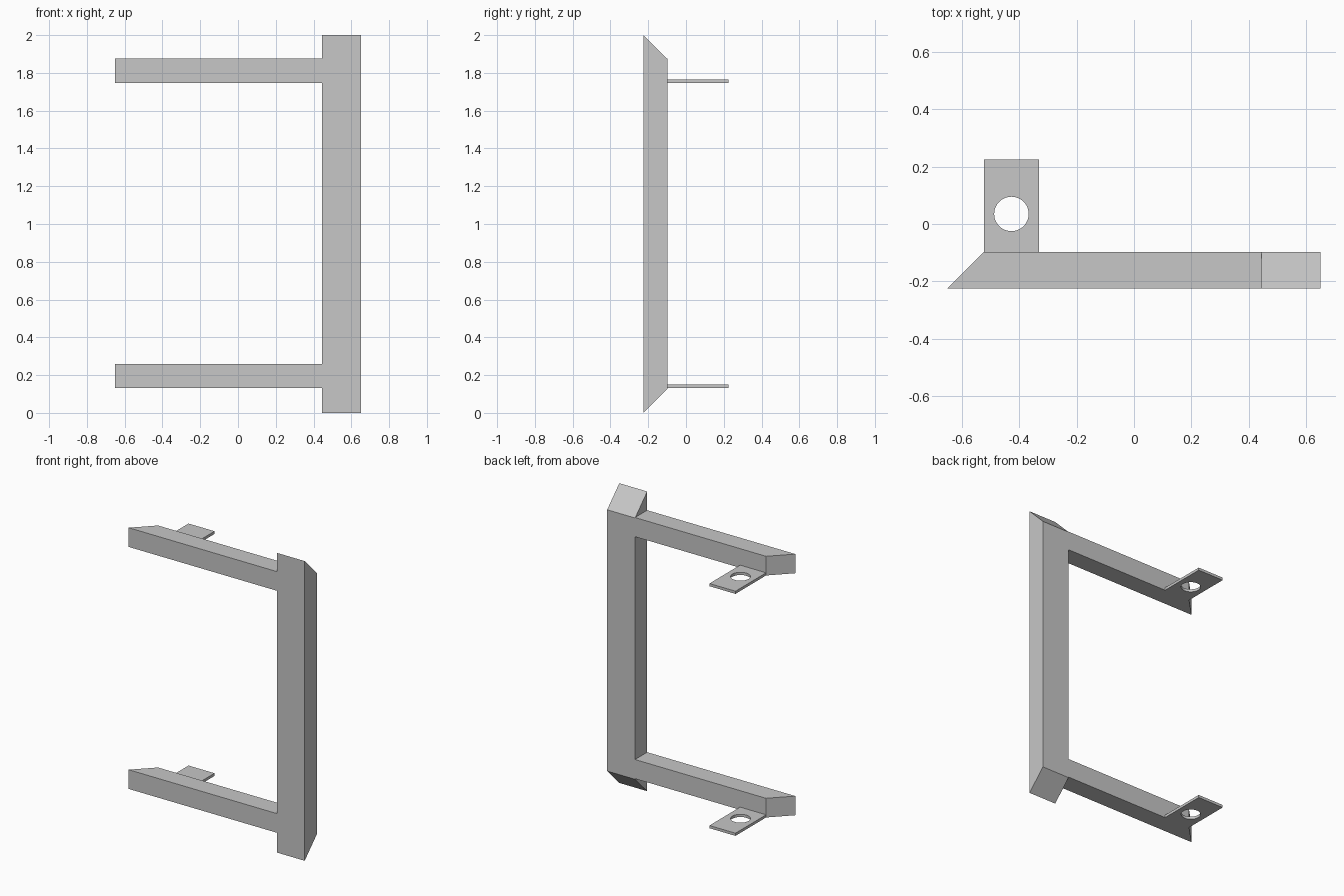
import bpy
import bmesh
import math
from mathutils import Vector

if "Cube" in bpy.data.objects:
    bpy.data.objects.remove(bpy.data.objects["Cube"], do_unlink=True)

GREY = (0.57, 0.57, 0.57, 1)
steel = bpy.data.materials.new("plain grey steel")
steel.use_nodes = True
steel.diffuse_color = GREY
steel.node_tree.nodes["Principled BSDF"].inputs["Base Color"].default_value = GREY

FRONT, BACK = -0.225, -0.097      # depth of the bars
TIP, END = -0.65, -0.523          # mitred free end of the arms
POST_IN, POST_OUT = 0.444, 0.65
MITRE = BACK - FRONT
ARM_HEIGHT = 0.128
TAB_THICK = 0.018


def prism(name, outline, sweep):
    """Sweep a flat outline along a vector into a closed solid."""
    bm = bmesh.new()
    face = bm.faces.new([bm.verts.new(p) for p in outline])
    swept = bmesh.ops.extrude_face_region(bm, geom=[face])["geom"]
    verts = [v for v in swept if isinstance(v, bmesh.types.BMVert)]
    bmesh.ops.translate(bm, verts=verts, vec=Vector(sweep))
    bmesh.ops.recalc_face_normals(bm, faces=bm.faces)
    mesh = bpy.data.meshes.new(name)
    bm.to_mesh(mesh)
    bm.free()
    mesh.materials.append(steel)
    obj = bpy.data.objects.new(name, mesh)
    bpy.context.collection.objects.link(obj)


def drilled_plate(name, rect, hole, radius, z):
    """Flat plate with a round hole, filled from two closed outlines."""
    curve = bpy.data.curves.new(name, "CURVE")
    curve.dimensions = "2D"
    curve.fill_mode = "BOTH"
    curve.extrude = TAB_THICK / 2
    ring = [(hole[0] + radius * math.cos(i * math.tau / 48),
             hole[1] + radius * math.sin(i * math.tau / 48)) for i in range(48)]
    for points in (rect, ring):
        spline = curve.splines.new("POLY")
        spline.points.add(len(points) - 1)
        for p, (x, y) in zip(spline.points, points):
            p.co = (x, y, 0, 1)
        spline.use_cyclic_u = True
        spline.use_smooth = False
    temp = bpy.data.objects.new(name + " outline", curve)
    bpy.context.collection.objects.link(temp)
    bpy.context.view_layer.update()
    mesh = bpy.data.meshes.new_from_object(
        temp.evaluated_get(bpy.context.evaluated_depsgraph_get()))
    bpy.data.objects.remove(temp, do_unlink=True)
    bm = bmesh.new()
    bm.from_mesh(mesh)
    bmesh.ops.remove_doubles(bm, verts=bm.verts, dist=0.0001)
    bmesh.ops.recalc_face_normals(bm, faces=bm.faces)
    bm.to_mesh(mesh)
    bm.free()
    mesh.materials.clear()
    mesh.materials.append(steel)
    obj = bpy.data.objects.new(name, mesh)
    obj.location.z = z + TAB_THICK / 2
    bpy.context.collection.objects.link(obj)


# Upright post, mitred at both ends
prism("post",
      [(POST_IN, FRONT, 0), (POST_IN, BACK, MITRE),
       (POST_IN, BACK, 2 - MITRE), (POST_IN, FRONT, 2)],
      (POST_OUT - POST_IN, 0, 0))

# Two arms, each with a drilled mounting tab flush with its underside
for level, z in (("lower", 0.132), ("upper", 1.747)):
    prism(level + "_arm",
          [(TIP, FRONT, z), (POST_IN, FRONT, z),
           (POST_IN, BACK, z), (END, BACK, z)],
          (0, 0, ARM_HEIGHT))
    drilled_plate(level + "_mounting_tab",
                  [(END, BACK), (-0.331, BACK), (-0.331, 0.225), (END, 0.225)],
                  (-0.427, 0.035), 0.06, z)
